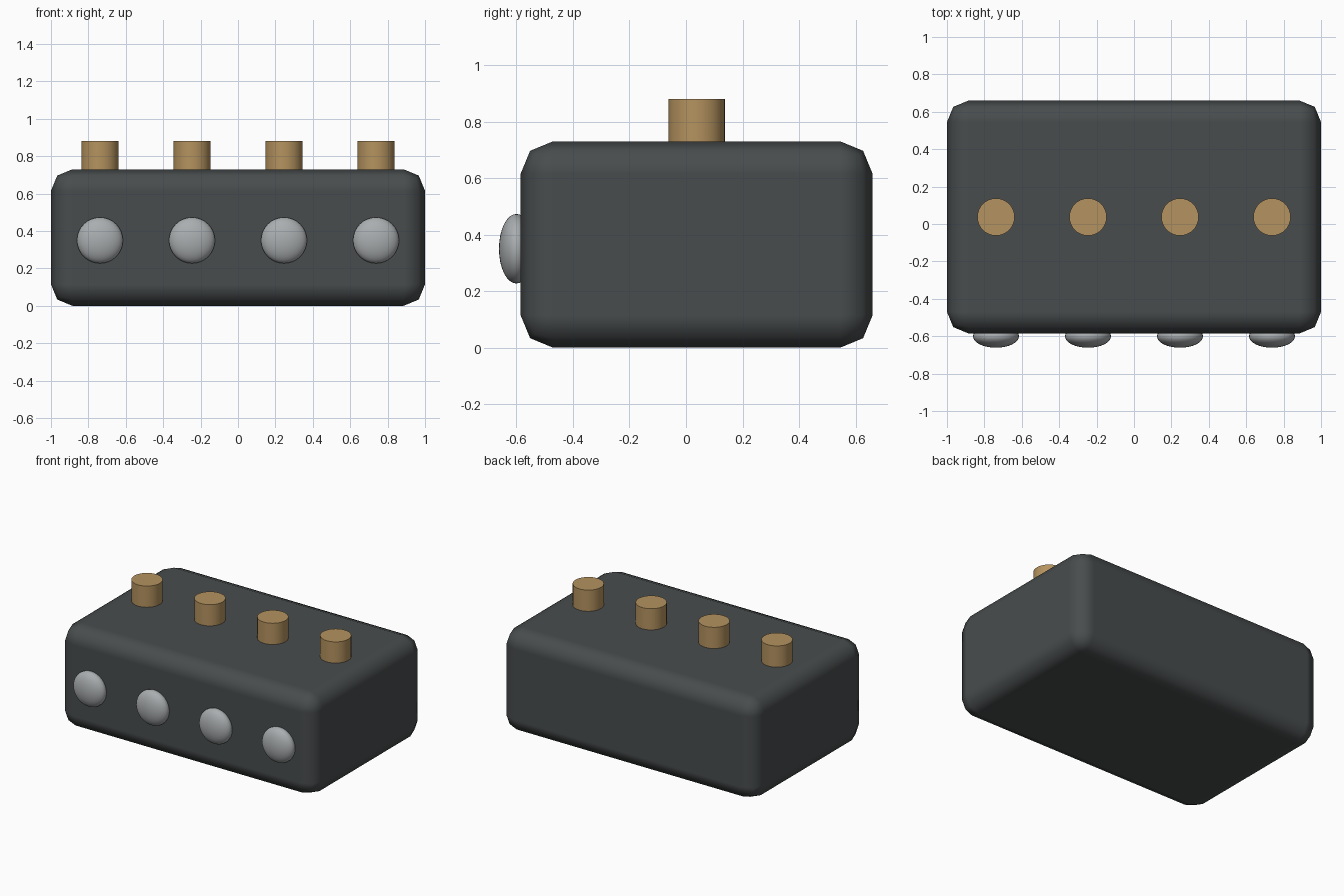
import bpy
import math

cube = bpy.data.objects.get("Cube")
if cube:
    bpy.data.objects.remove(cube, do_unlink=True)


def material(name, rgb):
    m = bpy.data.materials.new(name)
    m.use_nodes = True
    m.diffuse_color = (*rgb, 1)
    m.node_tree.nodes["Principled BSDF"].inputs["Base Color"].default_value = (*rgb, 1)
    return m


charcoal = material("charcoal", (0.065, 0.073, 0.075))
brass = material("brass", (0.46, 0.29, 0.115))
silver = material("silver", (0.40, 0.42, 0.43))


def finish(name, mat):
    obj = bpy.context.object
    obj.name = name
    obj.data.materials.append(mat)
    return obj


CENTRE_Y = 0.0375
TOP = 0.73

# Rounded housing with two-step bevelled edges
bpy.ops.mesh.primitive_cube_add(size=1, location=(0, CENTRE_Y, TOP / 2))
body = finish("housing", charcoal)
body.scale = (2, 1.245, TOP)
bpy.ops.object.transform_apply(location=False, rotation=False, scale=True)
bpy.ops.object.shade_smooth()
bevel = body.modifiers.new("rounded_edges", 'BEVEL')
bevel.width = 0.115
bevel.segments = 2
bevel.harden_normals = True

# Row of top posts and matching front knobs
for i in range(4):
    x = (i - 1.5) * 0.492
    bottom, top = TOP - 0.05, 0.88
    bpy.ops.mesh.primitive_cylinder_add(vertices=32, radius=0.1, depth=top - bottom,
                                        location=(x, CENTRE_Y, (top + bottom) / 2))
    finish(f"post_{i + 1}", brass)
    bpy.ops.object.shade_smooth_by_angle(angle=math.radians(30))

    bpy.ops.mesh.primitive_uv_sphere_add(segments=32, ring_count=16, radius=0.123,
                                         location=(x, -0.6, 0.35))
    knob = finish(f"knob_{i + 1}", silver)
    knob.scale.y = 0.5
    bpy.ops.object.shade_smooth()
